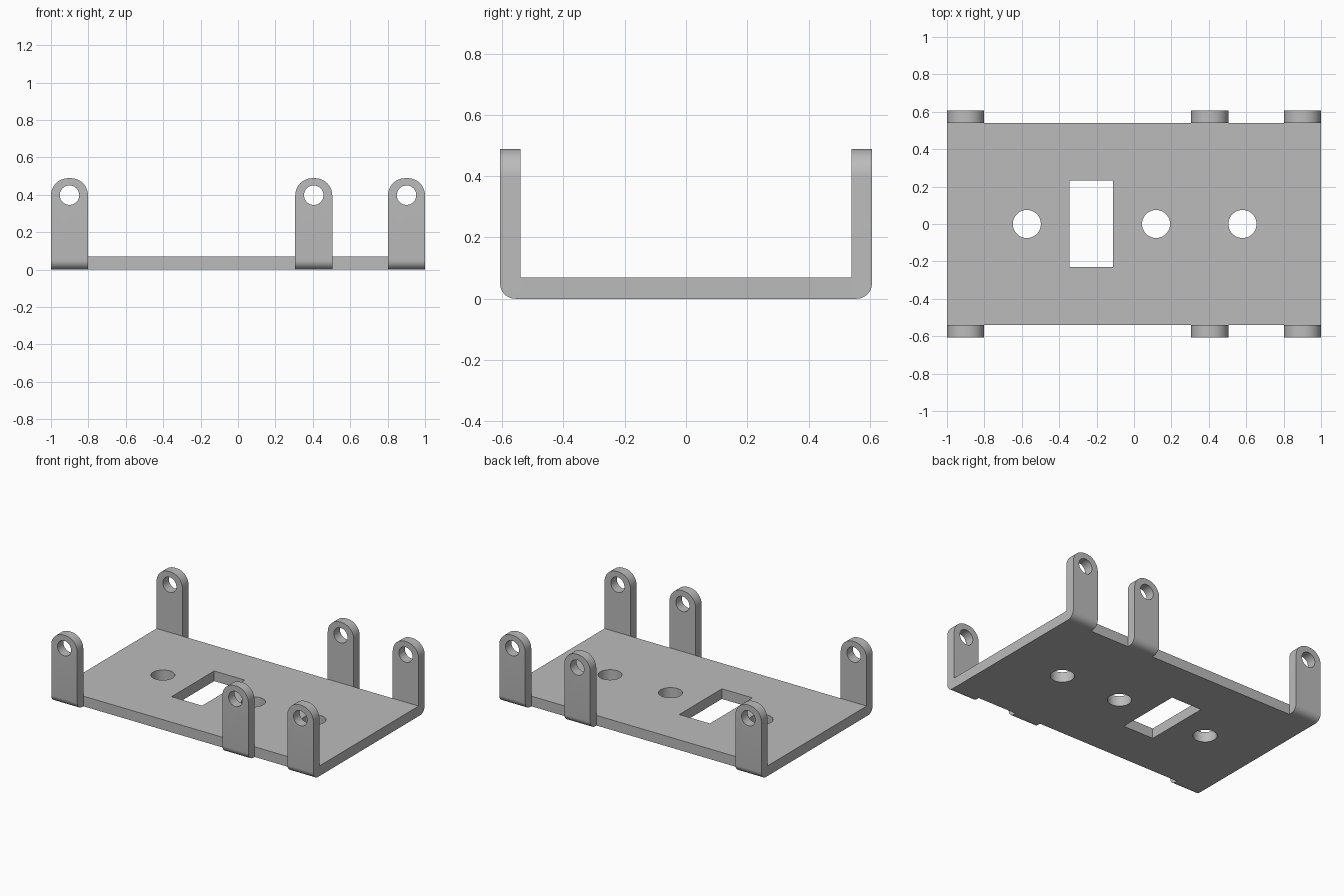
import bpy
import bmesh
import math
from mathutils import Matrix

if "Cube" in bpy.data.objects:
    bpy.data.objects.remove(bpy.data.objects["Cube"], do_unlink=True)

PLATE_Y, OUTER_Y = 0.541, 0.607    # half depth of plate, and over the tabs
PLATE_T, TAB_TOP = 0.07, 0.489
TAB_W = 0.198

grey = bpy.data.materials.new("steel grey")
grey.use_nodes = True
colour = (0.5, 0.5, 0.5, 1)
grey.diffuse_color = colour
grey.node_tree.nodes["Principled BSDF"].inputs["Base Color"].default_value = colour


def finish(bm, name):
    bmesh.ops.recalc_face_normals(bm, faces=bm.faces)
    mesh = bpy.data.meshes.new(name)
    bm.to_mesh(mesh)
    bm.free()
    mesh.materials.append(grey)
    obj = bpy.data.objects.new(name, mesh)
    bpy.context.collection.objects.link(obj)
    return obj


def box(lo, hi):
    bm = bmesh.new()
    bmesh.ops.create_cube(bm, size=1)
    for v in bm.verts:
        v.co = [a + (b - a) * (c + 0.5) for a, b, c in zip(lo, hi, v.co)]
    return bm


def cylinder(name, radius, centre, along_y=False):
    bm = bmesh.new()
    turn = Matrix.Rotation(math.pi / 2 if along_y else 0, 4, "X")
    bmesh.ops.create_cone(bm, cap_ends=True, segments=48, radius1=radius, radius2=radius,
                          depth=0.4, matrix=Matrix.Translation(centre) @ turn)
    return finish(bm, name)


def cut(obj, cutters):
    for c in cutters:
        c.hide_render = True
        mod = obj.modifiers.new("hole", "BOOLEAN")
        mod.operation, mod.solver, mod.object = "DIFFERENCE", "EXACT", c
    bpy.context.view_layer.update()
    result = bpy.data.meshes.new_from_object(
        obj.evaluated_get(bpy.context.evaluated_depsgraph_get()))
    obj.modifiers.clear()
    obj.data = result
    for c in cutters:
        bpy.data.objects.remove(c, do_unlink=True)


def smooth(obj):
    bpy.ops.object.select_all(action="DESELECT")
    obj.select_set(True)
    bpy.context.view_layer.objects.active = obj
    bpy.ops.object.shade_smooth_by_angle(angle=math.radians(30))


# Base plate with three round holes and one rectangular window
plate = finish(box((-1, -PLATE_Y, 0), (1, PLATE_Y, PLATE_T)), "base_plate")
cutters = [cylinder("hole_cutter", 0.075, (x, 0, 0)) for x in (-0.573, 0.118, 0.58)]
cutters.append(finish(box((-0.345, -0.231, -0.2), (-0.112, 0.233, 0.2)), "window_cutter"))
cut(plate, cutters)
smooth(plate)


def make_tab(name, x, side):
    """Upright ear with rounded top corners, bent foot and pin hole."""
    ys = sorted((side * PLATE_Y, side * OUTER_Y))
    bm = box((x - TAB_W / 2, ys[0], 0), (x + TAB_W / 2, ys[1], TAB_TOP))

    def mid(e):
        return (e.verts[0].co + e.verts[1].co) / 2

    tops = [e for e in bm.edges if mid(e).z > TAB_TOP - 0.01
            and abs(mid(e).x - x) > 0.05]
    bmesh.ops.bevel(bm, geom=tops, offset=0.092, segments=12, profile=0.5,
                    affect="EDGES")
    foot = [e for e in bm.edges if mid(e).z < 0.001
            and abs(mid(e).y - side * OUTER_Y) < 0.001]
    bmesh.ops.bevel(bm, geom=foot, offset=0.05, segments=8, profile=0.5,
                    affect="EDGES")
    tab = finish(bm, name)
    cut(tab, [cylinder("pin_cutter", 0.052, (x, side * PLATE_Y, 0.398), True)])
    smooth(tab)


# Three tabs along each long edge
for side, row in ((-1, "front"), (1, "back")):
    for x, place in ((-0.901, "right"), (0.405, "middle"), (0.901, "left")):
        make_tab(f"{row}_{place}_tab", x, side)
